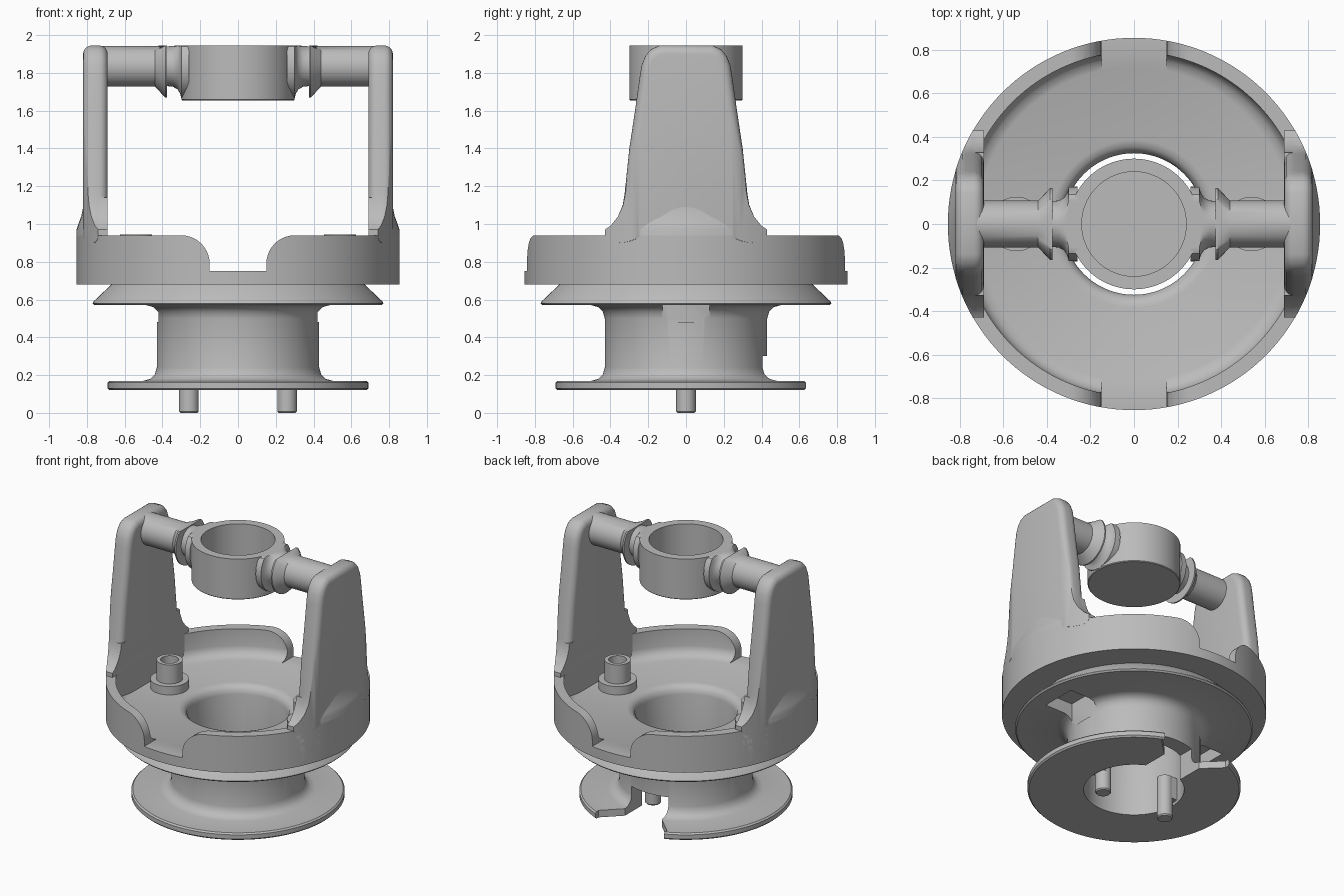
import bpy, bmesh, math
from mathutils import Vector

cube = bpy.data.objects.get("Cube")
if cube:
    bpy.data.objects.remove(cube)

grey = bpy.data.materials.new("plain_grey")
grey.use_nodes = True
COLOUR = (0.5, 0.5, 0.5, 1)
grey.diffuse_color = COLOUR
grey.node_tree.nodes["Principled BSDF"].inputs["Base Color"].default_value = COLOUR


def finish(name, bm):
    bmesh.ops.recalc_face_normals(bm, faces=bm.faces)
    mesh = bpy.data.meshes.new(name)
    bm.to_mesh(mesh)
    bm.free()
    mesh.materials.append(grey)
    obj = bpy.data.objects.new(name, mesh)
    bpy.context.collection.objects.link(obj)
    return obj


def lathe(name, profile, place, steps=96):
    """Revolve a closed (radius, height) loop; place maps local xyz to the model."""
    bm = bmesh.new()
    rings = []
    for i in range(steps):
        a = math.tau * i / steps
        rings.append([bm.verts.new(place(r * math.cos(a), r * math.sin(a), h))
                      for r, h in profile])
    n = len(profile)
    for i in range(steps):
        a, b = rings[i], rings[(i + 1) % steps]
        for j in range(n):
            k = (j + 1) % n
            bm.faces.new((a[j], a[k], b[k], b[j]))
    bmesh.ops.remove_doubles(bm, verts=bm.verts, dist=1e-5)
    bmesh.ops.dissolve_degenerate(bm, edges=bm.edges, dist=1e-5)
    return finish(name, bm)


def upright(x=0, y=0):
    return lambda a, b, h: Vector((x + a, y + b, h))


def prism(name, outline, place, lo, hi):
    """Extrude a 2D outline from lo to hi."""
    bm = bmesh.new()
    a = [bm.verts.new(place(u, v, lo)) for u, v in outline]
    b = [bm.verts.new(place(u, v, hi)) for u, v in outline]
    bm.faces.new(a)
    bm.faces.new(b[::-1])
    for i in range(len(a)):
        j = (i + 1) % len(a)
        bm.faces.new((a[i], a[j], b[j], b[i]))
    return finish(name, bm)


def apply(obj, kind, **settings):
    mod = obj.modifiers.new(kind.lower(), kind)
    for key, value in settings.items():
        setattr(mod, key, value)
    bpy.context.view_layer.objects.active = obj
    bpy.ops.object.modifier_apply(modifier=mod.name)


def boolean(obj, tool, operation="DIFFERENCE"):
    apply(obj, "BOOLEAN", object=tool, operation=operation, solver="EXACT")
    bpy.data.objects.remove(tool)


def mirrored(half):
    return half + [(-u, v) for u, v in reversed(half)]


along_x = lambda u, v, w: Vector((w, u, v))
along_y = lambda u, v, w: Vector((u, w, v))
along_z = lambda u, v, w: Vector((u, v, w))


def box(name, x0, x1, y, z0, z1):
    return prism(name, [(x0, -y), (x1, -y), (x1, y), (x0, y)], along_z, z0, z1)


# Spool and shallow cup, turned in one piece
body = lathe("spool_and_cup", [
    (.325, .12), (.68, .12), (.69, .13), (.69, .16), (.68, .17), (.50, .17),
    (.465, .18), (.44, .205), (.43, .24), (.43, .50), (.44, .535), (.465, .56),
    (.50, .57), (.76, .57), (.77, .58), (.765, .59), (.67, .68), (.855, .68),
    (.855, .94), (.79, .94), (.79, .82), (.782, .79), (.76, .765), (.72, .75),
    (.385, .75), (.355, .742), (.334, .722), (.325, .69)], upright(), 128)

# Front and back openings in the cup wall, with rounded corners
arc = [(.30 - .15 * math.cos(t), .79 + .15 * math.sin(t))
       for t in [math.pi / 2 * i / 10 for i in range(11)]]
boolean(body, prism("wall_cutter", mirrored([(.15, .751)] + arc + [(.30, 1.1)]),
                    along_y, -1, 1))

# Back slot through the lower flange and hub
slot = [(.145, .2), (.145, .48), (.27, .6), (.27, .8)]
boolean(body, prism("slot_cutter", mirrored(slot), along_z, .05, .30))

# Pockets under the bosses
for x0, x1 in ((.42, .64), (-.64, -.42)):
    boolean(body, box("pocket_cutter", x0, x1, .125, .48, .66))

parts = [body]
arm_half = [(.43, .97), (.40, .99), (.36, 1.04), (.335, 1.1), (.325, 1.16),
            (.30, 1.4), (.27, 1.6), (.245, 1.78), (.235, 1.84), (.215, 1.89),
            (.185, 1.925), (.14, 1.945)]
foot_half = [(.43, .70)] + arm_half[:5]

for side, s in (("left", 1), ("right", -1)):
    # Upright arm, softened and trimmed to the cup's round edge
    arm = prism(side + "_arm", mirrored([(.43, .90)] + arm_half), along_x, s * .69, s * .82)
    apply(arm, "BEVEL", width=.045, segments=5, limit_method="ANGLE", angle_limit=math.radians(60))
    boolean(arm, lathe("arm_trim", [(0, .6), (.856, .6), (.856, 2.2), (0, 2.2)],
                       upright(), 128), "INTERSECT")

    # Flared foot that blends the arm into the cup
    foot = prism(side + "_arm_foot", mirrored(foot_half), along_x, s * .69, s * .9)
    boolean(foot, lathe("foot_trim", [(0, .69), (.855, .69), (.855, .97), (.845, 1.0),
                                      (.83, 1.04), (.82, 1.09), (.815, 1.14), (0, 1.14)],
                        upright(), 128), "INTERSECT")

    # Axle with its conical collar and flared root at the ring
    axle = lathe(side + "_axle", [
        (0, .26), (.172, .26), (.17, .30), (.145, .306), (.122, .32), (.108, .345),
        (.105, .375), (.165, .375), (.165, .385), (.108, .44), (.108, .72), (0, .72)],
        lambda a, b, h, s=s: Vector((s * h, a, min(1.835 + b, 1.945))), 48)

    # Stepped hollow boss on the cup floor
    boss = lathe(side + "_boss", [
        (0, .74), (.125, .74), (.125, .81), (.085, .81), (.085, .945),
        (.058, .945), (.058, .77), (0, .77)], upright(s * .54), 48)

    # Peg below the spool and the rib that holds it
    peg = lathe(side + "_peg", [(0, 0), (.045, 0), (.052, .008), (.052, .30), (0, .30)],
                upright(s * .26), 32)
    x0, x1 = sorted((s * .26, s * .35))
    rib = box(side + "_peg_rib", x0, x1, .05, .14, .30)
    parts += [arm, foot, axle, boss, peg, rib]

# Closed-bottom ring between the axles
parts.append(lathe("centre_ring", [
    (0, 1.655), (.295, 1.655), (.30, 1.66), (.30, 1.945), (.24, 1.945),
    (.24, 1.67), (0, 1.67)], upright()))

# Smooth rounded faces, keep crisp edges
bpy.ops.object.select_all(action="DESELECT")
for part in parts:
    part.select_set(True)
bpy.context.view_layer.objects.active = body
bpy.ops.object.shade_smooth_by_angle(angle=math.radians(32))
